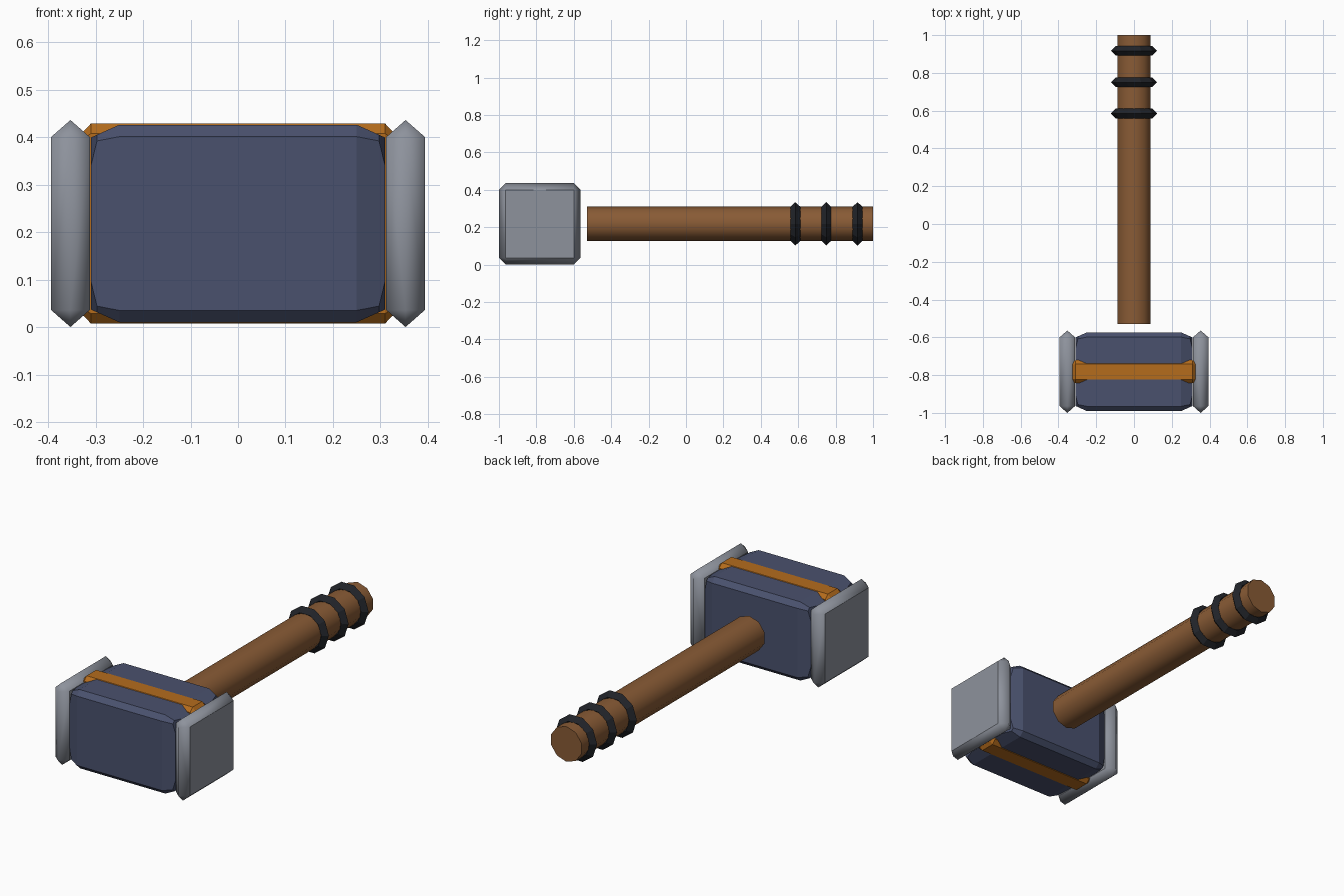
import bpy, bmesh, math

if "Cube" in bpy.data.objects:
    bpy.data.objects.remove(bpy.data.objects["Cube"])

CY, CZ = -0.782, 0.2185   # centre of the hammer head


def material(name, rgb):
    m = bpy.data.materials.new(name)
    m.diffuse_color = (*rgb, 1)
    m.use_nodes = True
    m.node_tree.nodes["Principled BSDF"].inputs["Base Color"].default_value = m.diffuse_color
    return m


blue = material("blue_steel", (0.068, 0.083, 0.155))
orange = material("orange_trim", (0.46, 0.15, 0.012))
brown = material("brown_wood", (0.25, 0.105, 0.036))
black = material("black_grip", (0.015, 0.017, 0.022))
grey = material("grey_metal", (0.27, 0.29, 0.335))


def loft(name, rings, mat, smooth=False):
    """Skin chamfered rectangles given as (x, half_y, half_z, cut)."""
    bm = bmesh.new()
    loops = []
    for x, hy, hz, c in rings:
        pts = [(hy, hz - c), (hy - c, hz), (c - hy, hz), (-hy, hz - c),
               (-hy, c - hz), (c - hy, -hz), (hy - c, -hz), (hy, c - hz)]
        loops.append([bm.verts.new((x, CY + y, CZ + z)) for y, z in pts])
    for a, b in zip(loops, loops[1:]):
        for i in range(8):
            j = (i + 1) % 8
            bm.faces.new((a[i], a[j], b[j], b[i])).smooth = smooth
    bm.faces.new(loops[0])
    bm.faces.new(loops[-1])
    bmesh.ops.remove_doubles(bm, verts=bm.verts, dist=1e-5)
    bmesh.ops.recalc_face_normals(bm, faces=bm.faces)
    me = bpy.data.meshes.new(name)
    bm.to_mesh(me)
    bm.free()
    me.materials.append(mat)
    ob = bpy.data.objects.new(name, me)
    bpy.context.collection.objects.link(ob)
    return ob


def mirrored(half):
    """Complete a ring list symmetrically about x = 0."""
    return [(-x, *rest) for x, *rest in reversed(half)] + half


# Head block with sloped ends
loft("head_block", mirrored([(0.25, 0.208, 0.208, 0.025),
                             (0.297, 0.187, 0.187, 0.013),
                             (0.31, 0.181, 0.181, 0.06)]), blue)

# Trim band running through the head, showing on top and bottom
loft("trim_band", mirrored([(0.31, 0.061, 0.2105, 0.021),
                            (0.332, 0.05, 0.187, 0.012)]), orange)

# Striking plates with a ridged rim
for side, s in (("left", -1), ("right", 1)):
    loft(f"striking_plate_{side}", [(s * 0.312, 0.182, 0.182, 0),
                                    (s * 0.353, 0.218, 0.218, 0.036),
                                    (s * 0.394, 0.182, 0.182, 0)], grey, True)

# Handle
bpy.ops.mesh.primitive_cylinder_add(vertices=10, radius=0.093, depth=1.53,
                                    location=(0, 0.235, CZ),
                                    rotation=(math.pi / 2, 0, 0))
handle = bpy.context.object
handle.name = "handle"
handle.data.materials.append(brown)
bpy.ops.object.shade_smooth_by_angle(angle=math.radians(40))

# Grip rings
for i, y in enumerate((0.585, 0.75, 0.917)):
    bpy.ops.mesh.primitive_torus_add(major_segments=10, minor_segments=4,
                                     major_radius=0.096, minor_radius=0.026,
                                     location=(0, y, CZ),
                                     rotation=(math.pi / 2, 0, 0))
    ring = bpy.context.object
    ring.name = f"grip_ring_{i + 1}"
    ring.data.materials.append(black)
    bpy.ops.object.shade_flat()
